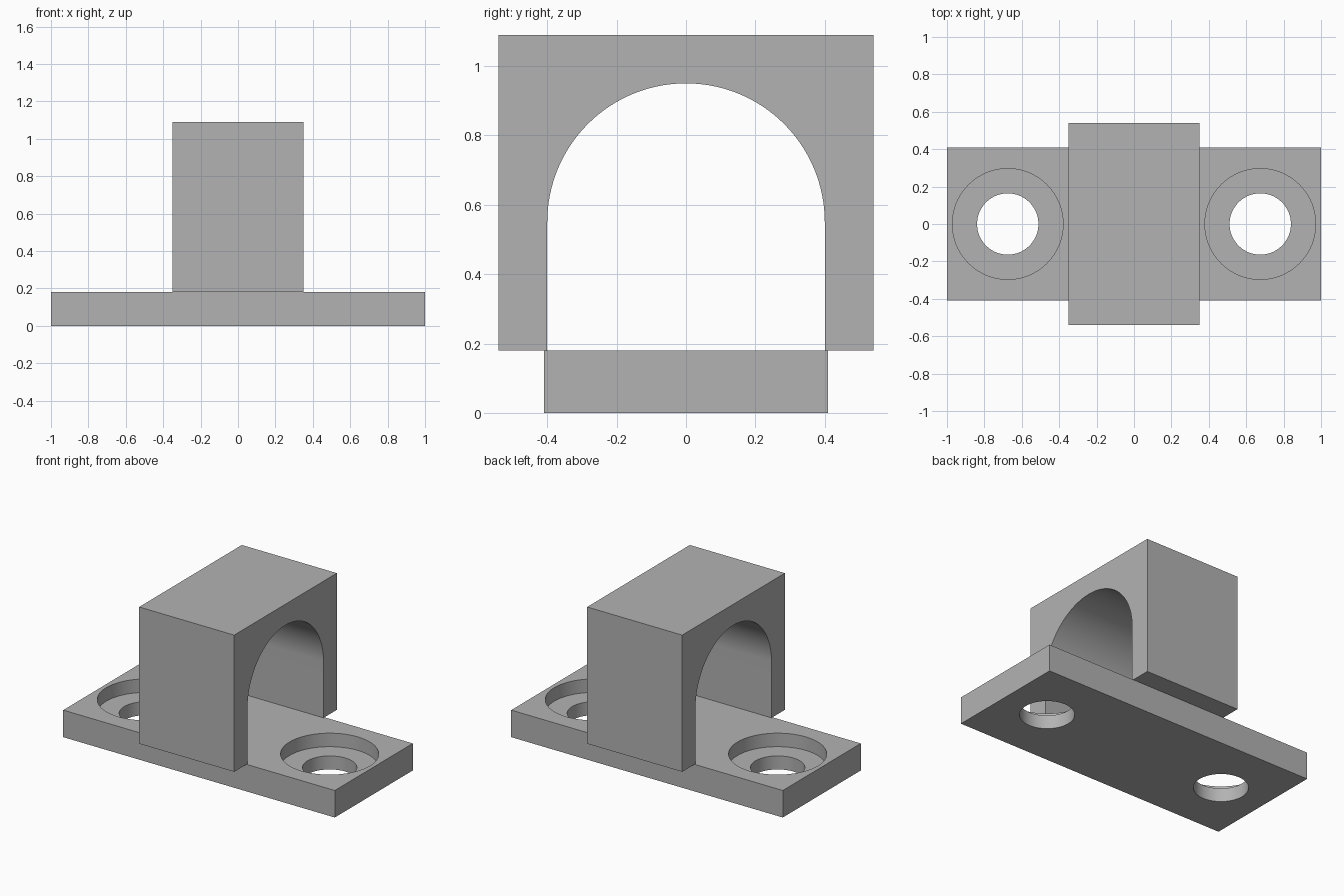
import bpy
import bmesh
from math import pi, cos, sin, radians
from mathutils import Vector

default = bpy.data.objects.get("Cube")
if default:
    bpy.data.objects.remove(default, do_unlink=True)

# Single plain material
GREY = (0.45, 0.45, 0.45, 1)
grey = bpy.data.materials.new("plain grey")
grey.use_nodes = True
grey.diffuse_color = GREY
grey.node_tree.nodes["Principled BSDF"].inputs["Base Color"].default_value = GREY

# Main dimensions
PLATE_TOP = 0.18
PLATE_HALF_Y = 0.41
BLOCK_HALF_X, BLOCK_HALF_Y, BLOCK_TOP = 0.35, 0.54, 1.09
ARCH_RADIUS, ARCH_CENTRE_Z = 0.4, 0.55
HOLE_X, HOLE_RADIUS = 0.675, 0.164
RECESS_RADIUS, RECESS_FLOOR = 0.296, 0.09


def extrude_profile(name, points, direction):
    """Make a closed solid by sweeping a flat outline along a direction."""
    bm = bmesh.new()
    face = bm.faces.new([bm.verts.new(p) for p in points])
    swept = bmesh.ops.extrude_face_region(bm, geom=[face], use_keep_orig=True)
    verts = [g for g in swept["geom"] if isinstance(g, bmesh.types.BMVert)]
    bmesh.ops.translate(bm, vec=Vector(direction), verts=verts)
    bmesh.ops.recalc_face_normals(bm, faces=bm.faces)
    mesh = bpy.data.meshes.new(name)
    bm.to_mesh(mesh)
    bm.free()
    obj = bpy.data.objects.new(name, mesh)
    bpy.context.collection.objects.link(obj)
    mesh.materials.append(grey)
    return obj


def activate(obj):
    bpy.ops.object.select_all(action='DESELECT')
    obj.select_set(True)
    bpy.context.view_layer.objects.active = obj


def drill(target, x, radius, bottom, top, sides=96):
    """Cut a round vertical hole from bottom to top."""
    ring = [(x + radius * cos(2 * pi * i / sides), radius * sin(2 * pi * i / sides), bottom)
            for i in range(sides)]
    cutter = extrude_profile("hole_cutter", ring, (0, 0, top - bottom))
    cutter.hide_render = True
    mod = target.modifiers.new("hole", 'BOOLEAN')
    mod.operation = 'DIFFERENCE'
    mod.solver = 'EXACT'
    mod.object = cutter
    activate(target)
    bpy.ops.object.modifier_apply(modifier=mod.name)
    bpy.data.objects.remove(cutter, do_unlink=True)


# Base plate with two counterbored screw holes
corners = [(-1, -PLATE_HALF_Y, 0), (1, -PLATE_HALF_Y, 0),
           (1, PLATE_HALF_Y, 0), (-1, PLATE_HALF_Y, 0)]
base_plate = extrude_profile("base_plate", corners, (0, 0, PLATE_TOP))
for side in (-1, 1):
    drill(base_plate, side * HOLE_X, RECESS_RADIUS, RECESS_FLOOR, PLATE_TOP + 0.1)
    drill(base_plate, side * HOLE_X, HOLE_RADIUS, -0.1, PLATE_TOP + 0.1)

# Square-topped block with an arched tunnel running along x
STEPS = 64
outer = [(-BLOCK_HALF_Y, PLATE_TOP), (-BLOCK_HALF_Y, BLOCK_TOP),
         (BLOCK_HALF_Y, BLOCK_TOP), (BLOCK_HALF_Y, PLATE_TOP)]
arch = [(ARCH_RADIUS * cos(pi * i / STEPS), ARCH_CENTRE_Z + ARCH_RADIUS * sin(pi * i / STEPS))
        for i in range(STEPS + 1)]
outline = outer + [(ARCH_RADIUS, PLATE_TOP)] + arch + [(-ARCH_RADIUS, PLATE_TOP)]
arch_block = extrude_profile("arch_block", [(-BLOCK_HALF_X, y, z) for y, z in outline],
                             (2 * BLOCK_HALF_X, 0, 0))

# Smooth round walls, crisp edges
for part in (base_plate, arch_block):
    activate(part)
    bpy.ops.object.shade_smooth_by_angle(angle=radians(30))
